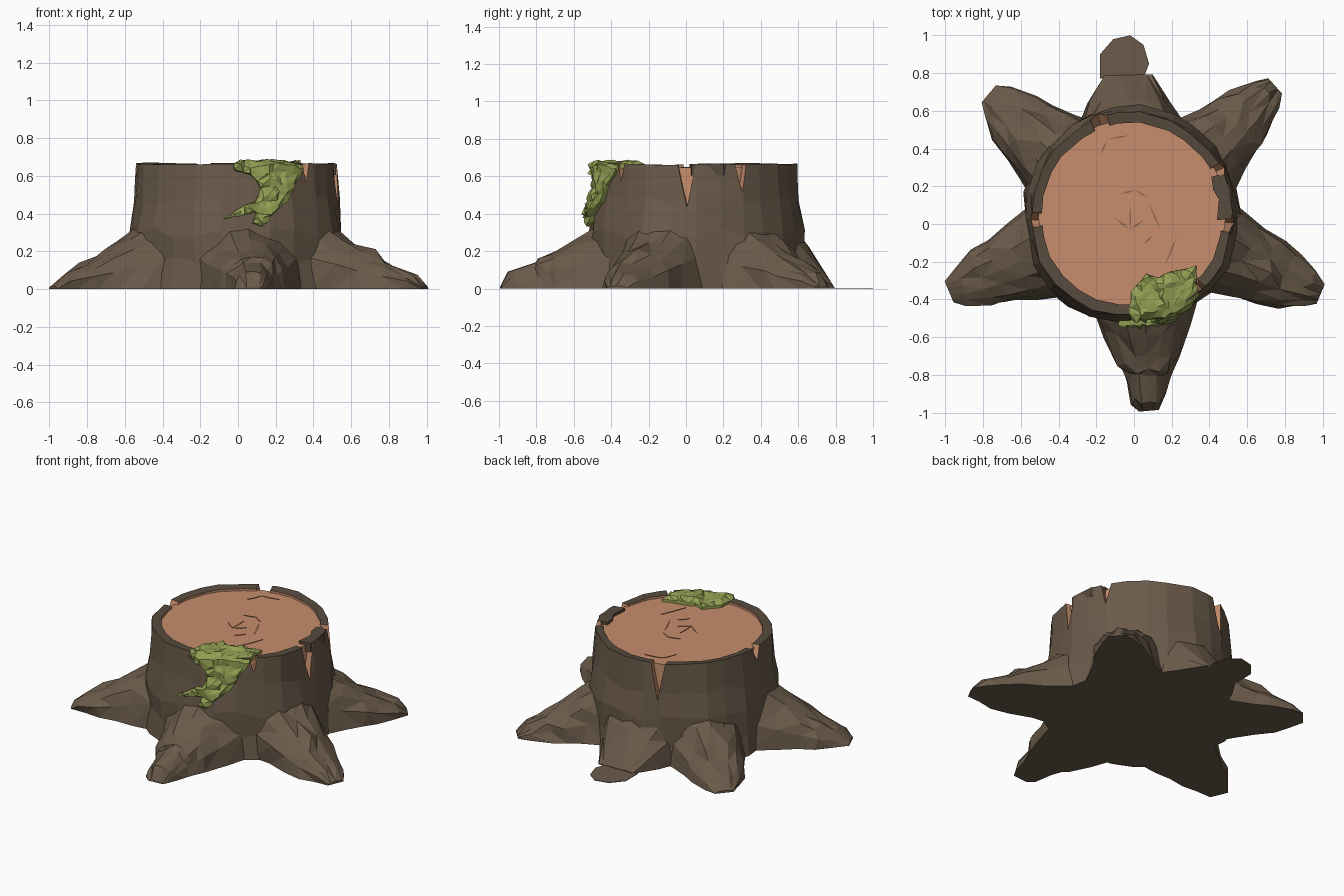
import bpy, bmesh, math, random
from mathutils import Vector
from mathutils.geometry import delaunay_2d_cdt

if "Cube" in bpy.data.objects:
    bpy.data.objects.remove(bpy.data.objects["Cube"])
random.seed(4)
CX, CY, TOP, SIDES = -0.01, 0.05, 0.665, 26


def material(name, rgb):
    m = bpy.data.materials.new(name)
    m.use_nodes = True
    m.diffuse_color = (*rgb, 1)
    bsdf = m.node_tree.nodes["Principled BSDF"]
    bsdf.inputs["Base Color"].default_value = (*rgb, 1)
    bsdf.inputs["Roughness"].default_value = 0.9
    return m


BARK = material("bark brown", (0.145, 0.103, 0.068))
RIM = material("dark bark", (0.095, 0.070, 0.047))
WOOD = material("cut wood", (0.57, 0.27, 0.15))
GROOVE = material("wood groove", (0.30, 0.13, 0.07))
MOSS = material("moss green", (0.29, 0.35, 0.085))


def finish(bm, name, mats):
    bmesh.ops.recalc_face_normals(bm, faces=bm.faces[:])
    mesh = bpy.data.meshes.new(name)
    bm.to_mesh(mesh)
    bm.free()
    for m in mats:
        mesh.materials.append(m)
    ob = bpy.data.objects.new(name, mesh)
    bpy.context.collection.objects.link(ob)
    return ob


def loft(bm, rings):
    """Skin closed rings of points, capping both ends."""
    loops = [[bm.verts.new(p) for p in ring] for ring in rings]
    n = len(loops[0])
    for a, b in zip(loops, loops[1:]):
        for i in range(n):
            j = (i + 1) % n
            bm.faces.new((a[i], a[j], b[j], b[i]))
    bm.faces.new(loops[0][::-1])
    bm.faces.new(loops[-1])


def prism(bm, outline, z0, z1):
    loft(bm, [[(x, y, z) for x, y in outline] for z in (z0, z1)])


def polar(a, r, z):
    return (CX + r * math.cos(a), CY + r * math.sin(a), z)


def jitter(s):
    return random.uniform(-s, s)


# Trunk: faceted bark shell with a hollow rim
wobble = [jitter(0.012) for _ in range(SIDES)]
angles = [2 * math.pi * (i + jitter(0.2)) / SIDES for i in range(SIDES)]
rings = []
for z, r, rough in ((0, 0.585, 0.015), (0.14, 0.575, 0.015), (0.3, 0.57, 0.012),
                    (0.47, 0.55, 0.01), (TOP, 0.54, 0.004)):
    rings.append([polar(a, r + w + jitter(rough), z + (jitter(0.03) if 0 < z < TOP else
                  jitter(0.006) if z else 0)) for a, w in zip(angles, wobble)])
for z in (TOP - 0.004, 0.4):
    rings.append([polar(a, 0.485 + 0.5 * w, z) for a, w in zip(angles, wobble)])
bm = bmesh.new()
loft(bm, rings)
bmesh.ops.recalc_face_normals(bm, faces=bm.faces[:])
for f in bm.faces:
    c = f.calc_center_median()
    r = math.hypot(c.x - CX, c.y - CY)
    if c.z > TOP - 0.03:
        f.material_index = 2
    elif r < 0.51 and c.z > 0.35:
        f.material_index = 1
trunk = finish(bm, "trunk_bark", [BARK, WOOD, RIM])

# Splits in the bark: wedge cutters at (angle, width, depth)
bm = bmesh.new()
for deg, width, depth in ((-5, 0.10, 0.23), (27, 0.07, 0.15), (-47, 0.05, 0.10),
                          (183, 0.09, 0.09), (109, 0.09, 0.24), (-62, 0.05, 0.07)):
    a = math.radians(deg)
    out, side = Vector((math.cos(a), math.sin(a), 0)), Vector((-math.sin(a), math.cos(a), 0))
    base = Vector((CX, CY, 0))
    loft(bm, [[base + out * r + side * s * width / 2 + Vector((0, 0, z)) for s, z in
               ((-1.1, TOP + 0.03), (1.1, TOP + 0.03), (0.6, TOP - depth * 0.4),
                (0.05, TOP - depth), (-0.5, TOP - depth * 0.5))] for r in (0.44, 0.8)])
for f in bm.faces:
    f.material_index = 1
cutter = finish(bm, "split_cutter", [BARK, WOOD])
cutter.hide_render = True
mod = trunk.modifiers.new("splits", "BOOLEAN")
mod.operation, mod.solver, mod.object = "DIFFERENCE", "EXACT", cutter
bpy.context.view_layer.objects.active = trunk
bpy.ops.object.modifier_apply(modifier=mod.name)
bpy.data.objects.remove(cutter)

# Wood core showing at the top and through the splits
bm = bmesh.new()
loft(bm, [[polar(a, 0.502 + 0.5 * w, z) for a, w in zip(angles, wobble)] for z in (0.3, TOP - 0.018)])
finish(bm, "wood_core", [WOOD])

# Growth ring grooves: thin tapered slivers on the cut face
bm = bmesh.new()
for x0, y0, x1, y1 in ((-0.10, 0.03, -0.02, -0.03), (-0.02, -0.03, 0.05, 0.02), (-0.02, -0.03, -0.02, 0.09),
                       (-0.07, 0.16, 0.01, 0.18), (0.01, 0.18, 0.07, 0.14), (0.08, 0.11, 0.14, -0.03),
                       (0.05, -0.11, 0.10, -0.06), (0.16, -0.23, 0.23, -0.06),
                       (-0.18, 0.36, -0.14, 0.45), (-0.14, 0.45, -0.02, 0.47)):
    a, b = Vector((x0, y0)), Vector((x1, y1))
    n = Vector((y0 - y1, x1 - x0)).normalized() * 0.005
    m = (a + b) / 2
    prism(bm, [a, m - n, b, m + n], TOP - 0.02, TOP - 0.015)
finish(bm, "growth_ring_grooves", [GROOVE])

# Loose bark chip on the rim
bm = bmesh.new()
prism(bm, [(0.44, 0.02), (0.52, 0.03), (0.51, 0.20), (0.45, 0.26), (0.41, 0.25), (0.42, 0.18), (0.45, 0.13)],
      TOP - 0.06, TOP)
finish(bm, "rim_bark_chip", [RIM])


# Roots: arched cross-sections running from the trunk to the tip
def root(name, tip, sections, wide=1.0, bend=0.0):
    start = Vector((CX, CY, 0))
    axis = Vector((*tip, 0)) - start
    side = Vector((-axis.y, axis.x, 0)).normalized()
    rings = []
    for t, w, h in sections:
        mid = start + axis * t + side * bend * math.sin(math.pi * t)
        ring = []
        for k in range(9):
            a = math.pi * k / 8
            s = 1 + jitter(0.07)
            slide = axis * jitter(0.025) if 0.4 < t < 0.97 else axis * 0
            ring.append(mid + slide + side * (w * wide * s * math.cos(a))
                        + Vector((0, 0, h * s * max(0, math.sin(a)) ** 0.8 if 0 < k < 8 else 0)))
        rings.append(ring)
    bm = bmesh.new()
    loft(bm, rings)
    bmesh.ops.triangulate(bm, faces=[f for f in bm.faces if len(f.verts) == 4 and f.normal.z > -0.9])
    finish(bm, name, [BARK])


TAPER = ((0.3, 0.27, 0.42), (0.46, 0.24, 0.36), (0.6, 0.2, 0.265), (0.72, 0.175, 0.2),
         (0.82, 0.15, 0.14), (0.93, 0.1, 0.085), (1.0, 0.055, 0.015))
STEPPED = ((0.3, 0.3, 0.42), (0.46, 0.28, 0.36), (0.6, 0.23, 0.27), (0.74, 0.17, 0.21),
           (0.79, 0.14, 0.165), (0.83, 0.115, 0.14), (0.94, 0.095, 0.09), (1.0, 0.05, 0.015))
STUB = ((0.4, 0.32, 0.4), (0.7, 0.27, 0.35), (0.8, 0.22, 0.24), (1.0, 0.13, 0.01))
root("right_root", (0.99, -0.37), TAPER)
root("left_root", (-0.98, -0.36), TAPER, 1.05)
root("back_right_root", (0.75, 0.73), TAPER, 1.0, -0.02)
root("back_left_root", (-0.77, 0.69), TAPER, 1.08, 0.02)
root("front_root", (0.08, -0.99), STEPPED, 1.0, 0.02)
root("back_root", (-0.03, 0.79), STUB)

# Flat remnant of the broken back root
bm = bmesh.new()
prism(bm, [(-0.18, 0.77), (-0.18, 0.90), (-0.11, 0.98), (-0.02, 1.0), (0.05, 0.95), (0.08, 0.85), (0.05, 0.77)],
      0, 0.004)
finish(bm, "back_root_remnant", [BARK])

# Moss: lumpy sheet draped over the rim; outline is (x, distance down from rim)
outline = [(-0.02, 0.03), (-0.02, -0.13), (0.07, -0.22), (0.13, -0.19), (0.2, -0.2), (0.33, -0.15),
           (0.34, 0.03), (0.29, 0.12), (0.26, 0.20), (0.21, 0.24), (0.17, 0.28), (0.13, 0.33), (0.08, 0.32),
           (0.1, 0.26), (0.01, 0.28), (-0.08, 0.29), (0.0, 0.24), (0.09, 0.20), (0.12, 0.13), (0.07, 0.06)]
edge = []
for p, q in zip(outline, outline[1:] + outline[:1]):
    p, q = Vector(p), Vector(q)
    steps = max(1, round((q - p).length / 0.04))
    edge += [p.lerp(q, i / steps) + Vector((jitter(0.005), jitter(0.005))) for i in range(steps)]
count = len(edge)
inner = [Vector((-0.08 + 0.03 * i + jitter(0.012), -0.22 + 0.03 * j + jitter(0.012)))
         for i in range(15) for j in range(19)]
pts, _, tris, origin, _, _ = delaunay_2d_cdt(edge + inner, [(i, (i + 1) % count) for i in range(count)],
                                             [list(range(count))], 1, 1e-5)


def drape(p, lift):
    x, s = p
    r = 0.54 + 0.14 * max(s, 0)
    y = CY - math.sqrt(r * r - (x - CX) ** 2)
    out = Vector((x - CX, y - CY, 0)).normalized()
    if s < 0:
        return Vector((x, y - s, TOP - 0.012 + lift))
    return Vector((x, y, TOP - s)) + out * lift + Vector((0, 0, lift * max(0, 1 - s / 0.05)))


bm = bmesh.new()
border = {i for i, src in enumerate(origin) if any(k < count for k in src)}
upper = [bm.verts.new(drape(p, 0.012 if i in border else random.uniform(0.015, 0.036)))
         for i, p in enumerate(pts)]
lower = [bm.verts.new(drape(p, -0.015)) for p in pts]
for t in tris:
    bm.faces.new([upper[i] for i in t])
    bm.faces.new([lower[i] for i in reversed(t)])
pair = dict(zip(upper, lower))
for e in [e for e in bm.edges if e.is_boundary and e.verts[0] in pair]:
    a, b = e.verts
    bm.faces.new((a, b, pair[b], pair[a]))
bmesh.ops.delete(bm, geom=[v for v in bm.verts if not v.link_faces], context="VERTS")
finish(bm, "moss_patch", [MOSS])
